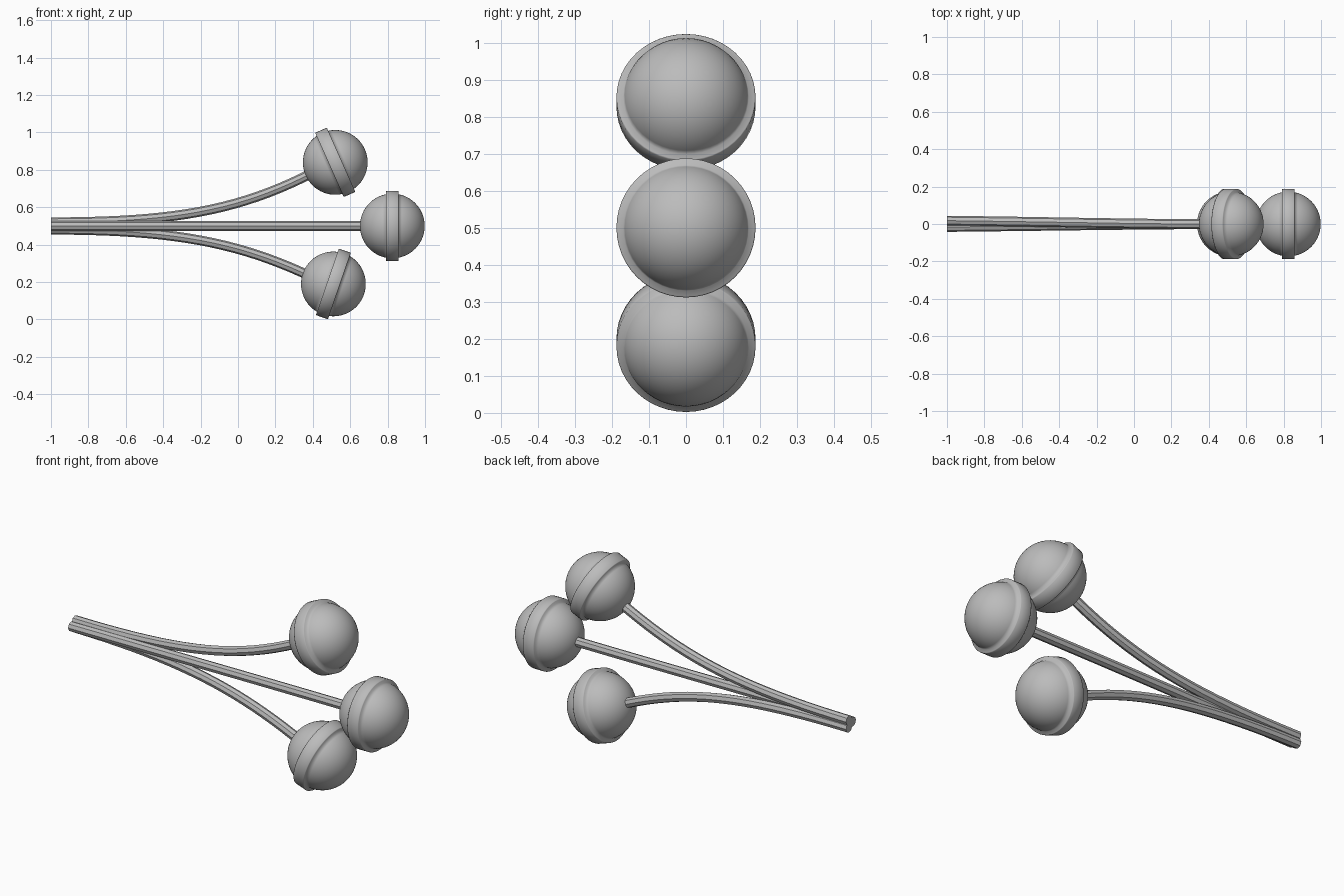
import bpy, bmesh, math
from mathutils import Matrix, Vector

cube = bpy.data.objects.get("Cube")
if cube:
    bpy.data.objects.remove(cube)

grey = bpy.data.materials.new("plain_grey")
grey.use_nodes = True
colour = (0.5, 0.5, 0.5, 1)
grey.diffuse_color = colour
grey.node_tree.nodes["Principled BSDF"].inputs["Base Color"].default_value = colour

BALL, BAND, HALF = 0.173, 0.188, 0.034


def candy(name, x, z, tilt):
    """Ball with a raised band, lathed about its stick axis."""
    edge = math.acos(HALF / BALL)
    cap = [(BALL * math.cos(edge * i / 14), BALL * math.sin(edge * i / 14))
           for i in range(15)]
    half = cap + [(HALF, BAND - 0.003), (HALF - 0.004, BAND)]
    profile = half + [(-px, r) for px, r in reversed(half)]
    bm = bmesh.new()
    verts = [bm.verts.new((px, 0, r)) for px, r in profile]
    edges = [bm.edges.new(pair) for pair in zip(verts, verts[1:])]
    bmesh.ops.spin(bm, geom=verts + edges, cent=(0, 0, 0), axis=(1, 0, 0),
                   angle=math.tau, steps=48, use_duplicate=False)
    bmesh.ops.remove_doubles(bm, verts=bm.verts, dist=0.0005)
    bmesh.ops.recalc_face_normals(bm, faces=bm.faces)
    for f in bm.faces:
        f.smooth = True
    bm.transform(Matrix.Translation((x, 0, z)) @ Matrix.Rotation(-math.radians(tilt), 4, 'Y'))
    mesh = bpy.data.meshes.new(name)
    bm.to_mesh(mesh)
    bm.free()
    mesh.materials.append(grey)
    bpy.context.collection.objects.link(bpy.data.objects.new(name, mesh))


def stick(name, start, handle_a, handle_b, end):
    """Eight-sided rod along a single curve segment."""
    curve = bpy.data.curves.new(name, 'CURVE')
    curve.dimensions = '3D'
    curve.bevel_depth = 0.026
    curve.bevel_resolution = 2
    curve.resolution_u = 20
    curve.use_fill_caps = True
    spline = curve.splines.new('BEZIER')
    spline.bezier_points.add(1)
    spline.use_smooth = False
    a, b = spline.bezier_points
    for p in (a, b):
        p.handle_left_type = p.handle_right_type = 'FREE'
    a.co, a.handle_left, a.handle_right = start, start, handle_a
    b.co, b.handle_left, b.handle_right = end, handle_b, end
    curve.materials.append(grey)
    bpy.context.collection.objects.link(bpy.data.objects.new(name, curve))


# Three candies
candy("middle_candy", 0.825, 0.5, 0)
candy("upper_candy", 0.52, 0.84, 24)
candy("lower_candy", 0.51, 0.19, -19)

# Three sticks, bundled at the grip end
stick("middle_stick", (-1, -0.016, 0.5), (-0.4, -0.01, 0.5), (0.1, 0, 0.5), (0.7, 0, 0.5))
stick("upper_stick", (-1, 0.018, 0.52), (-0.35, 0.01, 0.52), (0, 0, 0.58), (0.4, 0, 0.785))
stick("lower_stick", (-1, 0.018, 0.48), (-0.35, 0.01, 0.48), (0, 0, 0.415), (0.4, 0, 0.225))
